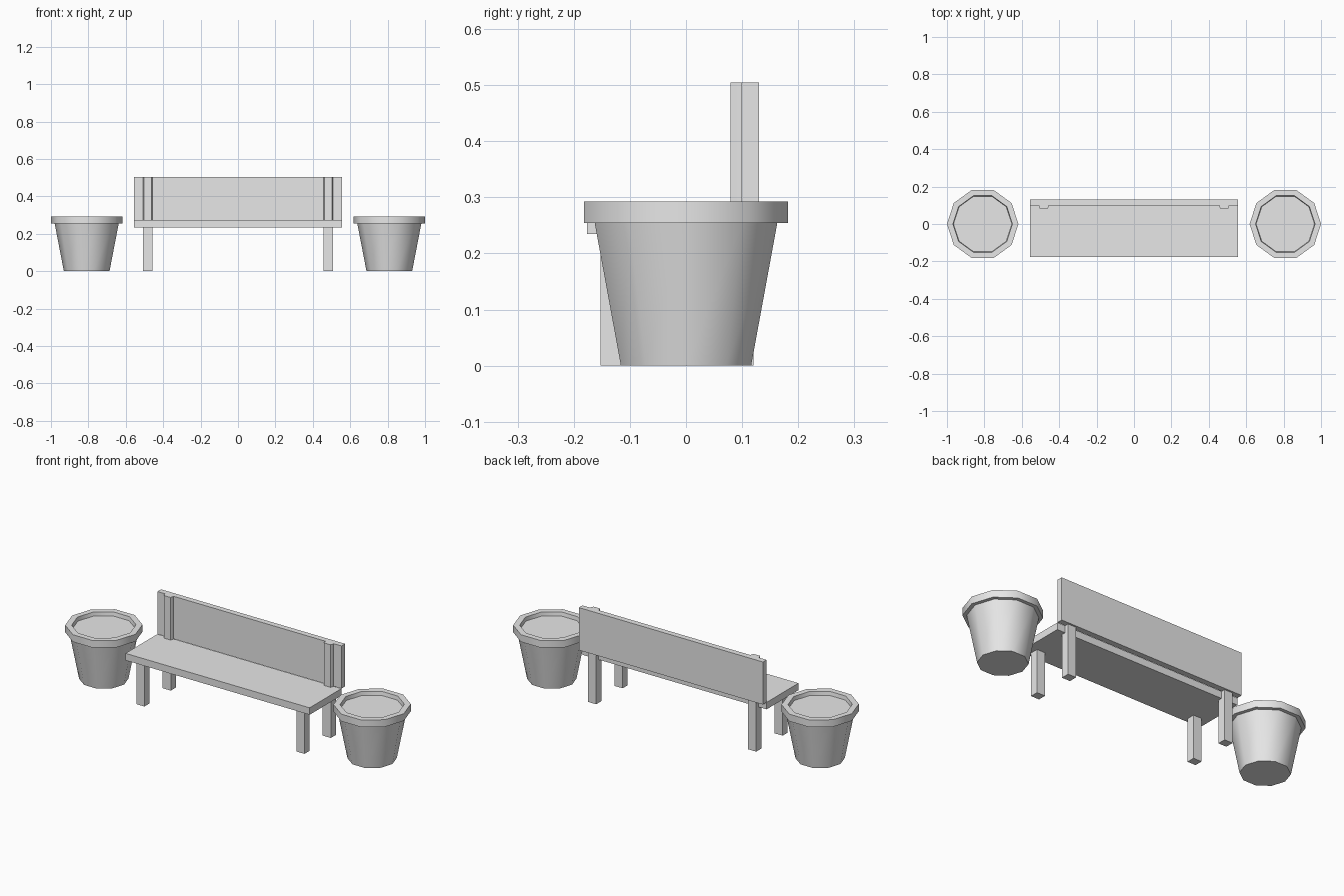
import bpy, bmesh, math

if "Cube" in bpy.data.objects:
    bpy.data.objects.remove(bpy.data.objects["Cube"])

grey = bpy.data.materials.new("plain grey")
grey.diffuse_color = (0.8, 0.8, 0.8, 1)
grey.use_nodes = True
grey.node_tree.nodes["Principled BSDF"].inputs["Base Color"].default_value = grey.diffuse_color


def finish(name, bm):
    bmesh.ops.recalc_face_normals(bm, faces=bm.faces)
    me = bpy.data.meshes.new(name)
    bm.to_mesh(me)
    bm.free()
    me.materials.append(grey)
    ob = bpy.data.objects.new(name, me)
    bpy.context.collection.objects.link(ob)
    return ob


def prism(name, outline, z0, z1):
    """Extrude an xy outline from z0 to z1."""
    bm = bmesh.new()
    lo = [bm.verts.new((x, y, z0)) for x, y in outline]
    hi = [bm.verts.new((x, y, z1)) for x, y in outline]
    n = len(outline)
    bm.faces.new(lo)
    bm.faces.new(hi)
    for i in range(n):
        j = (i + 1) % n
        bm.faces.new((lo[i], lo[j], hi[j], hi[i]))
    return finish(name, bm)


def box(name, x0, x1, y0, y1, z0, z1):
    return prism(name, [(x0, y0), (x1, y0), (x1, y1), (x0, y1)], z0, z1)


def pot(name, cx, sides=10):
    """Ten-sided pot with rim and sunken soil, turned from a profile."""
    profile = [(0.122, 0), (0.171, 0.254), (0.191, 0.254),
               (0.191, 0.293), (0.159, 0.293), (0.156, 0.272)]
    bm = bmesh.new()
    rings = []
    for r, z in profile:
        rings.append([bm.verts.new((cx + r * math.cos(math.tau * i / sides),
                                    r * math.sin(math.tau * i / sides), z))
                      for i in range(sides)])
    for a, b in zip(rings, rings[1:]):
        for i in range(sides):
            j = (i + 1) % sides
            bm.faces.new((a[i], a[j], b[j], b[i]))
    bm.faces.new(rings[0])
    bm.faces.new(rings[-1])
    ob = finish(name, bm)
    for p in ob.data.polygons:
        p.use_smooth = True
    ob.data.set_sharp_from_angle(angle=math.radians(40))


# Bench seat and backrest
box("seat", -0.555, 0.555, -0.176, 0.098, 0.235, 0.273)
box("backrest", -0.555, 0.555, 0.099, 0.13, 0.273, 0.505)

# Legs, back posts and pots on both sides
for side, s in (("left", -1), ("right", 1)):
    x0, x1 = sorted((s * 0.458, s * 0.507))
    box(side + "_front_leg", x0, x1, -0.152, -0.108, 0, 0.24)
    box(side + "_back_leg", x0, x1, 0.075, 0.12, 0, 0.273)
    prism(side + "_back_post",
          [(x0 + 0.005, 0.079), (x1 - 0.005, 0.079), (x1, 0.09),
           (x1, 0.12), (x0, 0.12), (x0, 0.09)], 0.273, 0.505)
    pot(side + "_pot", s * 0.809)
